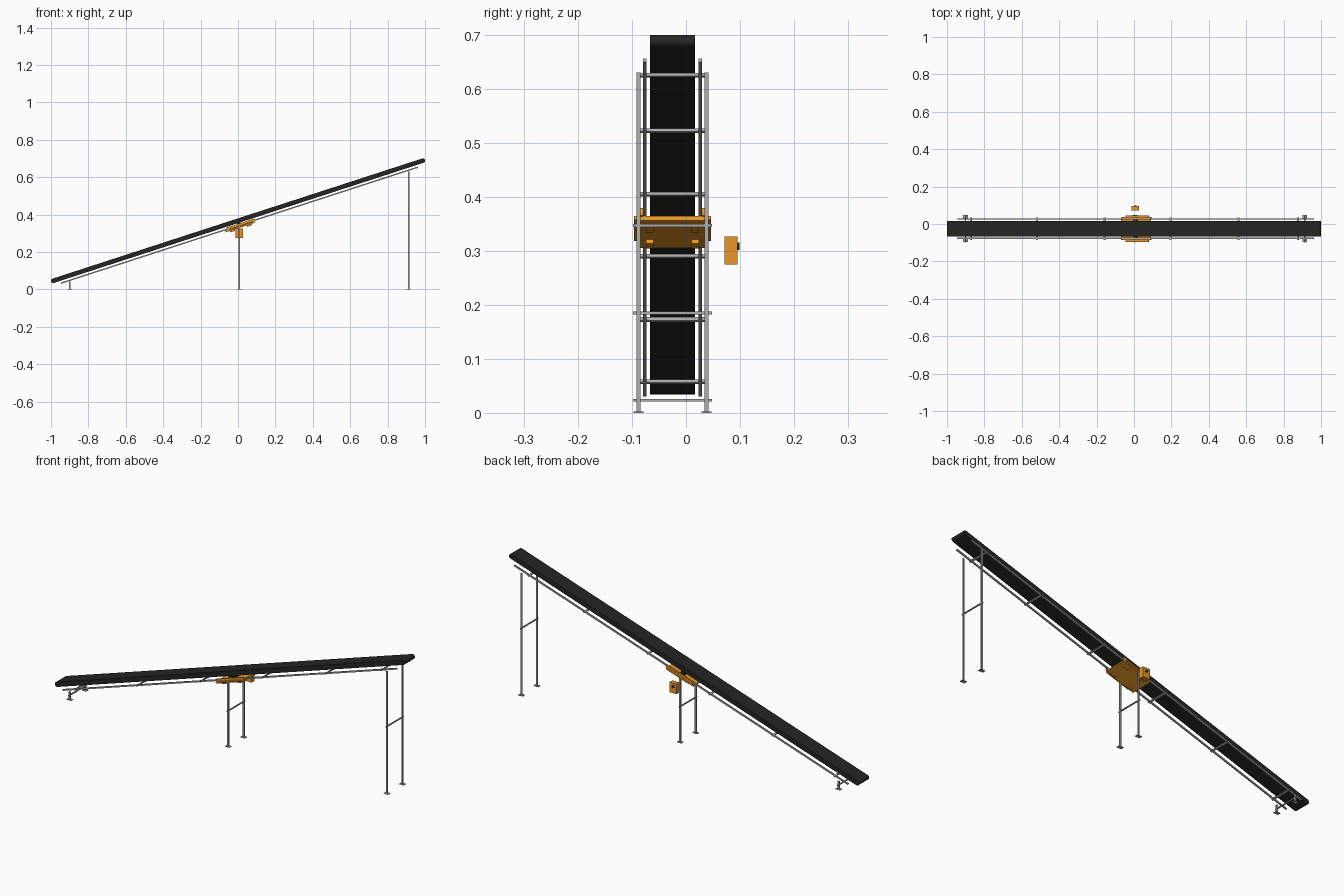
import bpy, bmesh
from math import radians, sin, cos, tan, pi

if "Cube" in bpy.data.objects:
    bpy.data.objects.remove(bpy.data.objects["Cube"])

A = radians(18.0)          # conveyor incline
CY, CZ = -0.025, 0.3675    # belt centre


def material(name, rgb):
    m = bpy.data.materials.new(name)
    m.diffuse_color = (*rgb, 1)
    m.use_nodes = True
    m.node_tree.nodes["Principled BSDF"].inputs["Base Color"].default_value = m.diffuse_color
    return m


BLACK = material("belt_black", (0.018, 0.018, 0.017))
ORANGE = material("orange", (0.80, 0.31, 0.02))
METAL = material("metal_grey", (0.42, 0.42, 0.42))


def box(name, loc, size, mat, tilt=0.0):
    bm = bmesh.new()
    bmesh.ops.create_cube(bm, size=1)
    bmesh.ops.scale(bm, vec=size, verts=bm.verts)
    return finish(name, bm, loc, mat, tilt)


def finish(name, bm, loc, mat, tilt=0.0):
    bmesh.ops.recalc_face_normals(bm, faces=bm.faces)
    me = bpy.data.meshes.new(name)
    bm.to_mesh(me)
    bm.free()
    me.materials.append(mat)
    ob = bpy.data.objects.new(name, me)
    ob.location = loc
    ob.rotation_euler = (0, -tilt, 0)
    bpy.context.collection.objects.link(ob)
    return ob


def incline(s, y, n):
    """Along-belt s, sideways y, height n above the belt centre -> world."""
    return (s * cos(A) - n * sin(A), CY + y, CZ + s * sin(A) + n * cos(A))


def tilted_box(name, s, y, n, size, mat):
    return box(name, incline(s, y, n), size, mat, A)


def extrude_y(name, profile, width, loc, mat, tilt):
    bm = bmesh.new()
    f = bm.faces.new([bm.verts.new((x, -width / 2, z)) for x, z in profile])
    r = bmesh.ops.extrude_face_region(bm, geom=[f])
    bmesh.ops.translate(bm, vec=(0, width, 0),
                        verts=[v for v in r["geom"] if isinstance(v, bmesh.types.BMVert)])
    return finish(name, bm, loc, mat, tilt)


# belt with rounded ends
R = 0.012
half = (1.0 - R) / cos(A)
arc = [-pi / 2 + i * pi / 8 for i in range(9)]
profile = [(half + R * cos(t), R * sin(t)) for t in arc]
profile += [(-half - R * cos(t), -R * sin(t)) for t in arc]
extrude_y("belt", profile, 0.083, (0, CY, CZ), BLACK, A)

# side rails
RAIL_N = -0.025
for side in (-1, 1):
    tilted_box("side_rail", 0, side * 0.0515, RAIL_N, (2.006, 0.007, 0.007), METAL)

# cross bars between the rails
for z in (0.058, 0.173, 0.290, 0.405, 0.523, 0.626):
    s = (z - CZ - RAIL_N * cos(A)) / sin(A)
    tilted_box("cross_bar", s, 0, RAIL_N, (0.009, 0.122, 0.006), METAL)

# leg frames: posts, feet and tie bars
for x in (-0.9, 0.006, 0.913):
    top = CZ + x * tan(A) - 0.033
    for side in (-1, 1):
        y = CY + side * 0.063
        box("leg", (x, y, top / 2), (0.008, 0.007, top), METAL)
        box("foot", (x, y, 0.0015), (0.026, 0.018, 0.003), METAL)
    box("leg_tie", (x, CY, top * 0.55), (0.006, 0.146, 0.005), METAL)

# carriage plate under the rails, with side flanges and pads
PLATE_N = -0.034
tilted_box("carriage_plate", 0, 0, PLATE_N, (0.164, 0.122, 0.009), ORANGE)
for side in (-1, 1):
    tilted_box("plate_flange", 0.008, side * 0.058, PLATE_N + 0.011,
               (0.160, 0.007, 0.014), ORANGE)
    tilted_box("flange_lip", 0.008, side * 0.066, PLATE_N + 0.004,
               (0.130, 0.010, 0.006), ORANGE)
    for s in (-0.045, 0.050):
        tilted_box("plate_pad", s, side * 0.0425, PLATE_N - 0.008,
                   (0.028, 0.014, 0.009), ORANGE)

# dark drive block joining the plate to the belt
tilted_box("drive_block", 0, 0, -0.020, (0.018, 0.096, 0.020), BLACK)

# control box beside the frame, with a push button
box("control_box", (0.007, 0.083, 0.301), (0.040, 0.024, 0.052), ORANGE)
bm = bmesh.new()
bmesh.ops.create_cone(bm, cap_ends=True, segments=16, radius1=0.007, radius2=0.007, depth=0.004)
button = finish("control_button", bm, (0.007, 0.097, 0.309), BLACK)
button.rotation_euler = (pi / 2, 0, 0)
